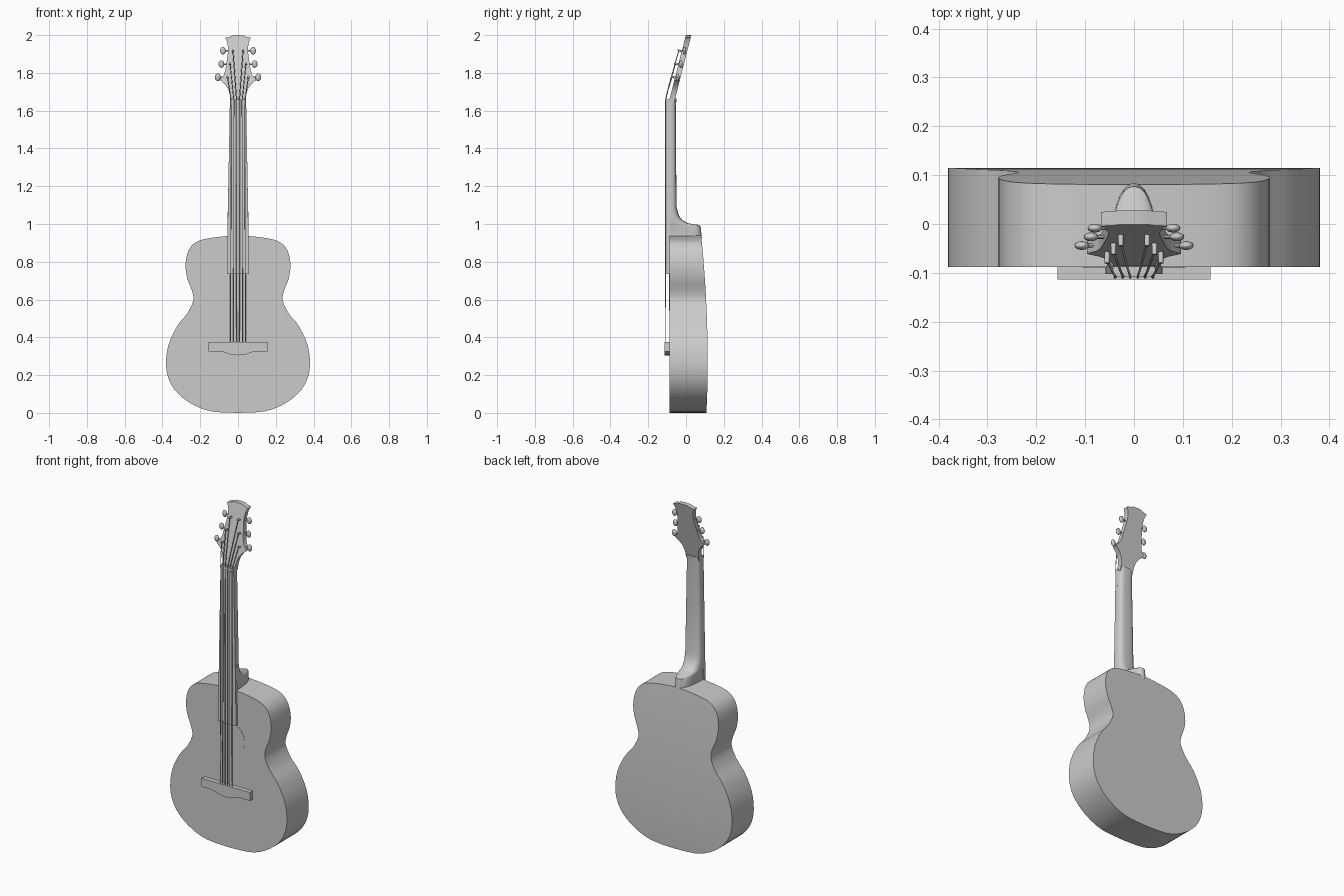
import bpy, bmesh, math
from mathutils import Vector, Matrix

if "Cube" in bpy.data.objects:
    bpy.data.objects.remove(bpy.data.objects["Cube"])


def finish(name, bm):
    bmesh.ops.remove_doubles(bm, verts=bm.verts, dist=1e-5)
    bmesh.ops.recalc_face_normals(bm, faces=bm.faces)
    me = bpy.data.meshes.new(name)
    bm.to_mesh(me)
    bm.free()
    ob = bpy.data.objects.new(name, me)
    bpy.context.collection.objects.link(ob)
    return ob


def smooth_path(pts, n):
    """Catmull-Rom through 2D points."""
    p = [Vector(q) for q in pts]
    p = [p[0]] + p + [p[-1]]
    out = []
    for a, b, c, d in zip(p, p[1:], p[2:], p[3:]):
        for i in range(n):
            t = i / n
            out.append(0.5 * (2 * b + (c - a) * t + (2 * a - 5 * b + 4 * c - d) * t * t
                              + (3 * b - a - 3 * c + d) * t ** 3))
    return out + [p[-1]]


def slab(name, half, front, back):
    """Mirror a bottom-to-top half outline (x, z) and give it thickness along y."""
    bm = bmesh.new()
    rows = [[bm.verts.new((s * x, f(z), z)) for s, f in
             ((-1, front), (1, front), (1, back), (-1, back))] for x, z in half]
    for a, b in zip(rows, rows[1:]):
        for i in range(4):
            j = (i + 1) % 4
            bm.faces.new((a[i], a[j], b[j], b[i]))
    bm.faces.new(rows[0])
    bm.faces.new(rows[-1])
    bmesh.ops.dissolve_degenerate(bm, dist=1e-5, edges=bm.edges)
    return finish(name, bm)


def const(v):
    return lambda z: v


# Body: flat top, gently arched and tapered back
body_pts = [(0, 0), (0.14, 0.008), (0.235, 0.042), (0.315, 0.10), (0.363, 0.17),
            (0.381, 0.255), (0.368, 0.36), (0.322, 0.46), (0.27, 0.525), (0.237, 0.595),
            (0.245, 0.65), (0.268, 0.71), (0.278, 0.78), (0.266, 0.85), (0.237, 0.893),
            (0.19, 0.917), (0.1, 0.932), (0, 0.94)]


def body_back(z):
    return 0.115 - (0.05 * (z - 0.26) ** 2 / 0.46 if z < 0.26 else 0.075 * (z - 0.26) ** 2)


slab("body", smooth_path(body_pts, 3), const(-0.088), body_back)

# Sound hole disc, bridge, fingerboard and nut
hole = [(0.105 * math.sin(math.pi * i / 20), 0.645 - 0.102 * math.cos(math.pi * i / 20))
        for i in range(21)]
slab("sound_hole", hole, const(-0.0895), const(-0.086))
slab("bridge", [(0, 0.305), (0.04, 0.309), (0.07, 0.32), (0.095, 0.325), (0.157, 0.325),
                (0.157, 0.375), (0, 0.375)], const(-0.114), const(-0.086))
slab("fingerboard", [(0.058, 0.735), (0.056, 0.94), (0.043, 1.65)],
     const(-0.102), const(-0.086))
slab("nut", [(0.043, 1.645), (0.043, 1.66)], const(-0.107), const(-0.08))

# Neck and heel: lofted rounded sections (z, half width, back y, roundness)
stations = [(0.925, 0.05, 0.084, 0.9), (0.99, 0.05, 0.077, 0.9), (0.996, 0.052, 0.06, 0.9),
            (1.004, 0.054, 0.01, 0.85), (1.02, 0.055, -0.018, 0.75),
            (1.045, 0.055, -0.038, 0.68), (1.09, 0.0535, -0.05, 0.62),
            (1.3, 0.0495, -0.052, 0.6), (1.62, 0.0435, -0.054, 0.6),
            (1.665, 0.0425, -0.05, 0.55)]
bm = bmesh.new()
rings = []
for z, w, yb, e in stations:
    ring = []
    for i in range(17):
        t = math.pi * i / 16
        c, s = math.cos(t), max(math.sin(t), 0)
        ring.append(bm.verts.new((math.copysign(w * abs(c) ** e, c),
                                  -0.088 + (yb + 0.088) * s ** e, z)))
    rings.append(ring)
for a, b in zip(rings, rings[1:]):
    for i in range(17):
        j = (i + 1) % 17
        bm.faces.new((a[i], a[j], b[j], b[i]))
bm.faces.new(rings[0])
bm.faces.new(rings[-1])
finish("neck", bm)

# Headstock, leaning back
SLOPE = 0.255


def head_y(z):
    return -0.09 + SLOPE * (z - 1.65)


slab("headstock", [(0.042, 1.64), (0.043, 1.68), (0.052, 1.715), (0.07, 1.74), (0.096, 1.762),
                   (0.092, 1.772), (0.077, 1.785), (0.068, 1.81), (0.06, 1.86), (0.053, 1.91),
                   (0.053, 1.935), (0.058, 1.965), (0.068, 1.985), (0.055, 1.99),
                   (0.045, 1.99), (0.03, 1.998), (0, 2.0)],
     head_y, lambda z: head_y(z) + 0.029)

# Tuners: post, shaft and oval button, three on each side
normal = Vector((0, -1, SLOPE)).normalized()
tilt = normal.to_track_quat('Z', 'Y').to_matrix().to_4x4()
side_turn = Matrix.Rotation(math.pi / 2, 4, 'Y')
tuners = [(1.775, 0.055, 0.107), (1.845, 0.042, 0.088), (1.915, 0.027, 0.08)]
posts = {}
for k, (z, px, bx) in enumerate(tuners):
    for s, side in ((-1, "left"), (1, "right")):
        bm = bmesh.new()
        base = Vector((s * px, head_y(z), z))
        bmesh.ops.create_cone(bm, cap_ends=True, segments=12, radius1=0.006, radius2=0.005,
                              depth=0.03, matrix=Matrix.Translation(base + normal * 0.008) @ tilt)
        posts[s, k] = base + normal * 0.016
        mid = Vector((s * bx, head_y(z) + 0.014, z + 0.002))
        bmesh.ops.create_cone(bm, cap_ends=True, segments=8, radius1=0.004, radius2=0.004,
                              depth=0.05,
                              matrix=Matrix.Translation(mid - Vector((s * 0.025, 0, 0))) @ side_turn)
        bmesh.ops.create_uvsphere(bm, u_segments=16, v_segments=10, radius=1,
                                  matrix=Matrix.Translation(mid) @ Matrix.Diagonal((0.015, 0.009, 0.02, 1)))
        finish(f"tuner_{side}_{k + 1}", bm)

# Strings: bridge to nut to post
cu = bpy.data.curves.new("strings", 'CURVE')
cu.dimensions = '3D'
cu.bevel_depth = 0.0025
cu.bevel_resolution = 1
cu.use_fill_caps = True
for s in (-1, 1):
    for k, x in enumerate((0.037, 0.022, 0.0075)):
        end = posts[s, k]
        nut = Vector((s * x, -0.108, 1.655))
        pts = [Vector((s * x * 1.06, -0.11, 0.365)), nut,
               nut.lerp(end, 0.3) + Vector((0, -0.003, 0)), end]
        sp = cu.splines.new('POLY')
        sp.points.add(len(pts) - 1)
        for p, q in zip(sp.points, pts):
            p.co = (*q, 1)
bpy.context.collection.objects.link(bpy.data.objects.new("strings", cu))

# Smooth shading with crisp edges
meshes = [o for o in bpy.data.objects if o.type == 'MESH']
for o in meshes:
    o.select_set(True)
bpy.context.view_layer.objects.active = meshes[0]
bpy.ops.object.shade_smooth_by_angle(angle=math.radians(35))
